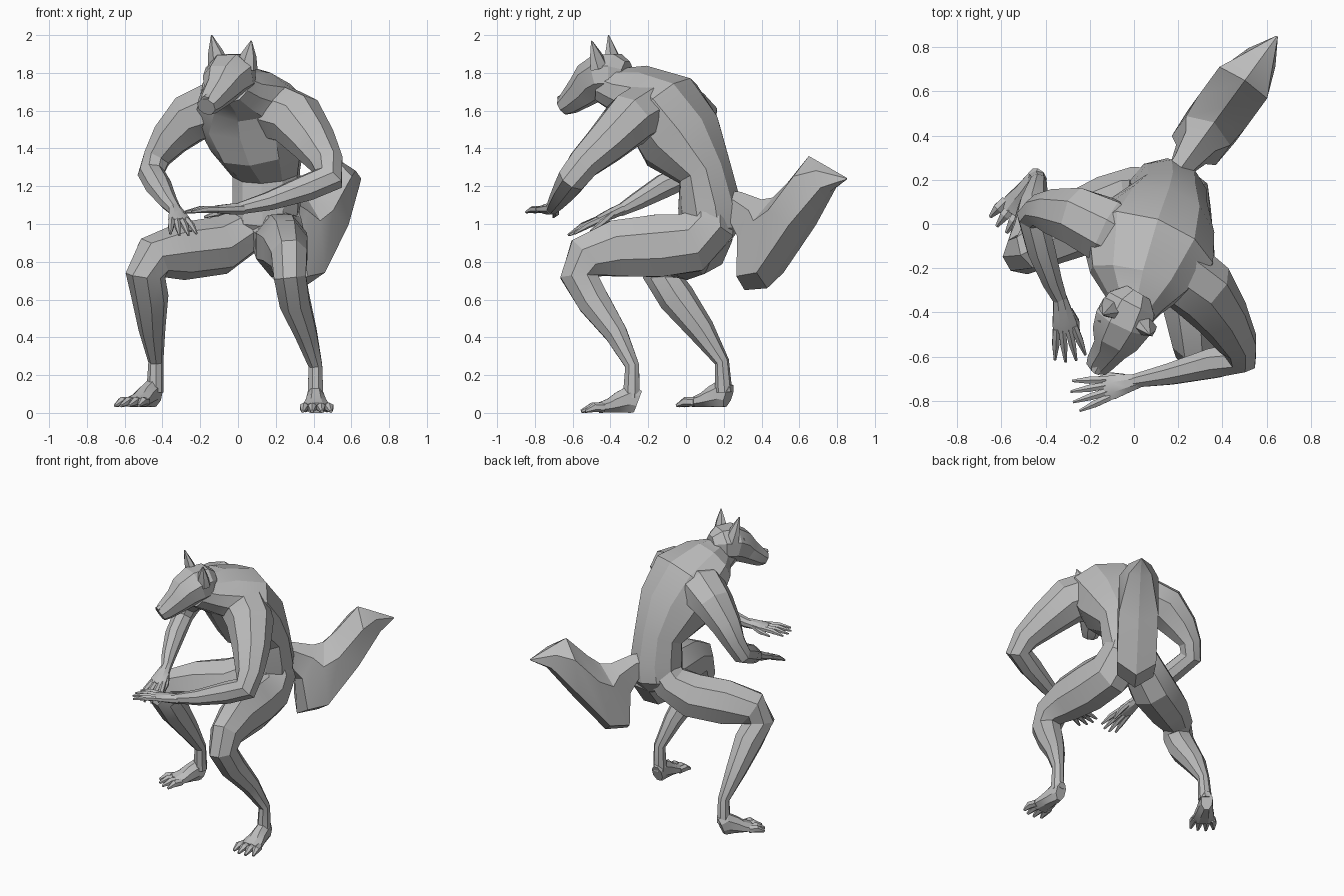
import bpy, bmesh, math
from mathutils import Vector

default_cube = bpy.data.objects.get("Cube")
if default_cube:
    bpy.data.objects.remove(default_cube, do_unlink=True)

# One plain clay colour for the whole figure
clay = bpy.data.materials.new("clay_grey")
clay.use_nodes = True
clay.diffuse_color = (.5, .5, .5, 1)
clay.node_tree.nodes["Principled BSDF"].inputs["Base Color"].default_value = clay.diffuse_color

UP = Vector((0, 0, 1))


def skin_rings(name, rings):
    """Bridge a list of equal-sized vertex rings into a capped mesh object."""
    bm = bmesh.new()
    loops = [[bm.verts.new(point) for point in ring] for ring in rings]
    count = len(loops[0])
    for lower, upper in zip(loops, loops[1:]):
        for i in range(count):
            j = (i + 1) % count
            bm.faces.new((lower[i], lower[j], upper[j], upper[i]))
    bm.faces.new(loops[0])
    bm.faces.new(loops[-1])
    bmesh.ops.recalc_face_normals(bm, faces=bm.faces)
    mesh = bpy.data.meshes.new(name)
    bm.to_mesh(mesh)
    bm.free()
    mesh.materials.append(clay)
    obj = bpy.data.objects.new(name, mesh)
    bpy.context.collection.objects.link(obj)
    bpy.ops.object.select_all(action='DESELECT')
    obj.select_set(True)
    bpy.context.view_layer.objects.active = obj
    bpy.ops.object.shade_smooth_by_angle(angle=math.radians(22))
    return obj


def loft(name, sections, side, end_side=None, sides=8):
    """Sweep a polygon along sections of (x, y, z, half_width, half_depth)."""
    centres = [Vector(section[:3]) for section in sections]
    start = Vector(side)
    finish = Vector(end_side or side)
    last = len(sections) - 1
    stretch = 1 / math.cos(math.pi / sides)
    rings = []
    for index, section in enumerate(sections):
        before = centres[max(index - 1, 0)]
        after = centres[min(index + 1, last)]
        here = centres[index]
        tangent = Vector()
        for step in (here - before, after - here):
            if step.length:
                tangent += step.normalized()
        tangent.normalize()
        across = start.lerp(finish, index / last)
        across = (across - tangent * across.dot(tangent)).normalized()
        depth = tangent.cross(across)
        ring = []
        for k in range(sides):
            angle = (k + .5) * math.tau / sides
            ring.append(here + stretch * (across * math.cos(angle) * section[3]
                                          + depth * math.sin(angle) * section[4]))
        rings.append(ring)
    return skin_rings(name, rings)


def digit(name, root, middle, tip, radius, side):
    """A tapering finger or toe with one bend."""
    points = ((root, radius), (middle, radius), (tip, radius * .35))
    loft(name, [(*point, size, size) for point, size in points], side, sides=6)


def hand(name, wrist, forward, across, thumb_sign):
    """Flat palm with four spread fingers and a thumb."""
    wrist, forward, across = Vector(wrist), Vector(forward).normalized(), Vector(across)
    across = (across - forward * across.dot(forward)).normalized()
    palm = [(-.03, .03, .03), (.04, .043, .028), (.1, .055, .022), (.14, .052, .016)]
    loft(name + "_palm", [(*(wrist + forward * along), width, thick)
                          for along, width, thick in palm], across)
    for number, spread in enumerate((-1, -.35, .35, 1)):
        root = wrist + forward * .12 + across * spread * .04
        reach = .18 - .03 * abs(spread)
        middle = root + forward * reach * .5 + across * spread * .015
        tip = root + forward * reach + across * spread * .03 - UP * .012
        digit(f"{name}_finger_{number}", root, middle, tip, .016, across)
    inner = across * thumb_sign
    root = wrist + forward * .04 + inner * .03
    digit(name + "_thumb", root, root + forward * .06 + inner * .022 - UP * .02,
          root + forward * .13 + inner * .025 - UP * .04, .016, across)


def foot(name, ankle, forward):
    """Wedge foot with four clawed toes, standing at the height of ankle."""
    ankle, forward = Vector(ankle), Vector(forward).normalized()
    across = forward.cross(UP)
    wedge = [(-.03, .036, .06), (.01, .043, .075), (.07, .052, .055),
             (.12, .065, .038), (.18, .075, .026)]
    loft(name, [(*(ankle + forward * along + UP * high), wide, high)
                for along, wide, high in wedge], across)
    for number, spread in enumerate((-1, -.35, .35, 1)):
        root = ankle + forward * .15 + across * spread * .055 + UP * .028
        reach = .13 - .03 * abs(spread)
        middle = root + forward * reach * .5 + across * spread * .012 + UP * .002
        tip = root + forward * reach + across * spread * .02 - UP * .02
        digit(f"{name}_toe_{number}", root, middle, tip, .022, across)


# Hunched torso, twisted from the hips to the shoulders
chest_side = (.87, -.5, 0)
loft("torso", [
    (.13, .13, .91, .1, .1), (.14, .13, .99, .17, .16), (.15, .125, 1.1, .175, .16),
    (.15, .1, 1.27, .175, .14), (.11, -.02, 1.44, .25, .22), (.06, -.12, 1.61, .3, .21),
    (.02, -.26, 1.69, .22, .15), (0, -.36, 1.71, .13, .115), (-.03, -.43, 1.74, .095, .1),
], (1, 0, 0), chest_side, sides=10)

# Arms, each from inside the chest to the wrist
loft("left_arm", [
    (.06, -.14, 1.6, .12, .12), (.19, -.2, 1.6, .145, .15),
    (.31, -.3, 1.55, .135, .145), (.4, -.42, 1.43, .11, .115),
    (.47, -.54, 1.32, .085, .085), (.48, -.6, 1.24, .075, .08), (.36, -.63, 1.19, .065, .07),
    (.16, -.68, 1.12, .045, .05), (0, -.71, 1.08, .03, .03),
], (0, 1, -1))
hand("left_hand", (0, -.715, 1.08), (-1, -.24, -.02), (.15, -1, 0), -1)
loft("right_arm", [
    (.02, -.1, 1.61, .12, .12), (-.12, -.03, 1.61, .145, .145),
    (-.25, .03, 1.56, .125, .135), (-.36, .05, 1.45, .095, .105),
    (-.43, .06, 1.35, .07, .07), (-.46, .03, 1.27, .06, .07), (-.42, -.12, 1.2, .06, .065),
    (-.37, -.26, 1.12, .045, .045), (-.33, -.35, 1.07, .03, .03),
], (-1, -1, 1))
hand("right_hand", (-.33, -.36, 1.07), (.17, -1, -.45), (1, .15, 0), 1)

# Legs, each from the hip through the bent knee to the ankle
loft("left_leg", [
    (.18, .13, 1.12, .11, .11), (.19, .12, .99, .145, .14), (.22, .02, .9, .13, .16),
    (.23, -.15, .885, .135, .165),
    (.25, -.37, .87, .118, .15), (.27, -.52, .82, .095, .125), (.275, -.565, .72, .085, .1),
    (.3, -.49, .59, .08, .085), (.36, -.37, .42, .058, .06), (.41, -.285, .25, .036, .037),
    (.41, -.29, .08, .042, .045),
], (1, 0, 0))
foot("left_foot", (.41, -.285, 0), (.03, -1, 0))
loft("right_leg", [
    (.11, .15, 1.08, .1, .11), (.04, .13, .97, .13, .12), (-.1, .07, .885, .145, .145),
    (-.3, -.02, .855, .13, .145), (-.45, -.1, .82, .1, .12), (-.49, -.13, .73, .09, .1),
    (-.465, -.05, .61, .09, .09), (-.455, .08, .44, .068, .065), (-.435, .19, .27, .036, .037),
    (-.44, .2, .11, .042, .042),
], (.5, -.9, -.5))
foot("right_foot", (-.45, .2, .03), (-.55, -.83, 0))

# Head with a long muzzle, turned with the chest
loft("head", [
    (.02, -.31, 1.79, .06, .07), (-.01, -.36, 1.79, .115, .11), (-.045, -.44, 1.785, .132, .115),
    (-.075, -.5, 1.75, .112, .105), (-.1, -.55, 1.7, .08, .085), (-.15, -.62, 1.64, .062, .06),
    (-.168, -.65, 1.62, .05, .045),
], chest_side)
loft("nose", [(-.15, -.625, 1.685, .024, .016), (-.175, -.67, 1.66, .02, .016)],
     chest_side, sides=6)
for name, base, tip in (("left_ear", (.045, -.46, 1.83), (.07, -.5, 1.97)),
                        ("right_ear", (-.1, -.38, 1.83), (-.14, -.41, 2))):
    middle = Vector(base).lerp(Vector(tip), .45)
    loft(name, [(*base, .055, .04), (*middle, .04, .026), (*tip, .003, .003)],
         chest_side, sides=6)
for name, inner, outer in (("left_brow", (-.08, -.53, 1.79), (.02, -.52, 1.82)),
                           ("right_brow", (-.11, -.52, 1.79), (-.15, -.43, 1.82))):
    loft(name, [(*inner, .018, .014), (*outer, .02, .016)], UP, sides=6)

# Bushy tail: each slice is (top y, top z, bottom y, bottom z, half width)
tail_side = Vector((.83, -.55, 0))


def tail_point(y, z):
    return Vector((.21 + (y - .25) * .73, y, z))


tail_rings = []
for top_y, top_z, low_y, low_z, width in (
        (.2, 1.18, .18, 1.02, .05), (.29, 1.17, .25, 1, .055), (.4, 1.13, .3, .9, .08),
        (.46, 1.14, .31, .65, .12), (.53, 1.21, .43, .66, .13), (.65, 1.36, .61, .93, .13),
        (.72, 1.32, .76, 1.17, .075), (.85, 1.245, .85, 1.235, .004)):
    top, low = tail_point(top_y, top_z), tail_point(low_y, low_z)
    bulge = tail_side * width
    high, deep = top.lerp(low, .25), top.lerp(low, .85)
    tail_rings.append([top, high + bulge, deep + bulge, low, deep - bulge, high - bulge])
skin_rings("tail", tail_rings)
